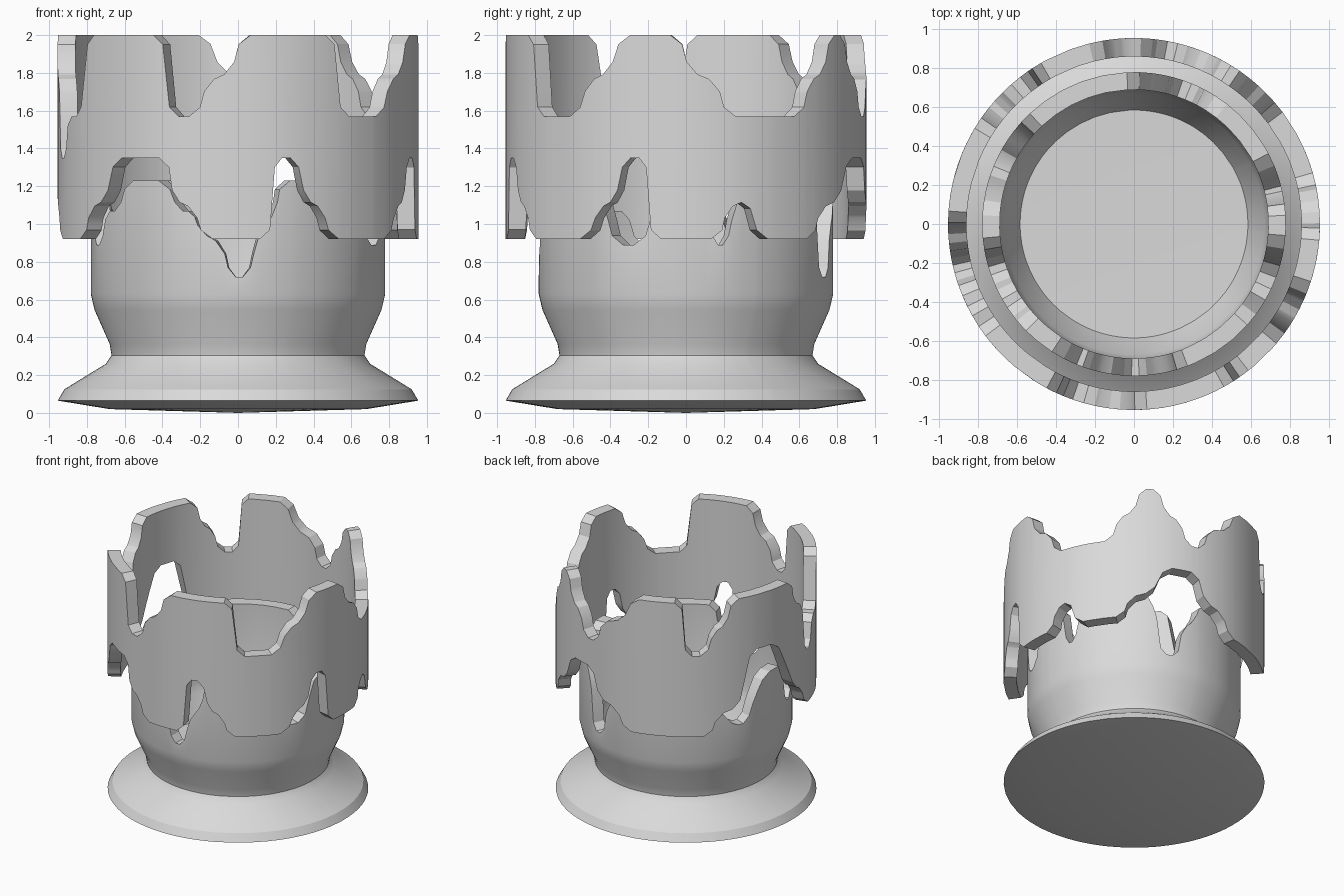
import bpy
import bmesh
from math import radians, sin, cos, hypot

if "Cube" in bpy.data.objects:
    bpy.data.objects.remove(bpy.data.objects["Cube"], do_unlink=True)

# One plain stone colour for everything
stone = bpy.data.materials.new("pale grey stone")
stone.use_nodes = True
grey = (0.7, 0.7, 0.7, 1)
stone.diffuse_color = grey
stone.node_tree.nodes["Principled BSDF"].inputs["Base Color"].default_value = grey

# Named heights that the broken edges step between
CREST, SHOULDER, LEDGE, VALLEY, SLOT = 2.0, 1.81, 1.75, 1.57, 1.35
ARCH, LINTEL, NOTCH, SILL, HEM = 1.56, 1.35, 1.13, 1.08, 0.92
TOOTH, HALF, LOW, DIP, GASH = 1.23, 1.07, 0.96, 0.89, 0.72

# Outlines: each height is followed by the angles of its corners,
# counted in degrees from the front towards +x
ring_top = [
    (CREST, 1, 32), (VALLEY, 35, 53), (LEDGE, 57), (SHOULDER, 65),
    (CREST, 69, 88), (SHOULDER, 91), (LEDGE, 100), (VALLEY, 103, 130),
    (LEDGE, 133), (SHOULDER, 140), (CREST, 143, 151), (SHOULDER, 154),
    (LEDGE, 161), (VALLEY, 164, 172), (LEDGE, 175), (SHOULDER, 186),
    (CREST, 191, 213), (VALLEY, 215, 224), (LEDGE, 227), (SHOULDER, 233),
    (CREST, 236, 269), (SHOULDER, 271), (LEDGE, 278), (SLOT, 281, 287),
    (VALLEY, 290, 299), (CREST, 304, 335), (VALLEY, 338, 347),
    (LEDGE, 350), (SHOULDER, 358),
]
ring_bottom = [
    (HEM, 10), (LINTEL, 12, 19), (NOTCH, 22), (SILL, 28),
    (HEM, 31, 57), (SILL, 61), (NOTCH, 67), (LINTEL, 70, 77),
    (HEM, 79, 101), (SILL, 103), (NOTCH, 110), (HEM, 114, 135),
    (SILL, 138), (NOTCH, 148), (LINTEL, 154, 169), (NOTCH, 173),
    (SILL, 183), (HEM, 187, 226), (SILL, 229), (NOTCH, 239),
    (ARCH, 245, 259), (LINTEL, 265), (NOTCH, 271), (SILL, 277),
    (HEM, 281, 302), (SILL, 305), (NOTCH, 313), (LINTEL, 317, 337),
    (NOTCH, 339), (SILL, 346), (HEM, 349),
]
cup_top = [
    (GASH, 4), (DIP, 7), (LOW, 9), (HALF, 15), (TOOTH, 17, 52),
    (HALF, 57), (DIP, 61, 73), (HALF, 77), (TOOTH, 82, 97),
    (DIP, 101, 106), (HALF, 109), (TOOTH, 114, 146), (HALF, 152),
    (GASH, 155, 164), (LOW, 167), (HALF, 175), (TOOTH, 179, 227),
    (HALF, 230), (LOW, 238), (DIP, 242, 250), (HALF, 255),
    (TOOTH, 263, 279), (DIP, 284, 292), (HALF, 297), (HALF, 306),
    (TOOTH, 311, 331), (HALF, 336), (HALF, 342), (LOW, 345),
    (DIP, 354), (GASH, 357),
]


def chamfered(outline, radius):
    """Return the outline's corners with every corner cut off a little."""
    corners = [(a, z) for z, *angles in outline for a in angles]
    points = []
    for i, (a, z) in enumerate(corners):
        for step in (-1, 1):
            other_a, other_z = corners[(i + step) % len(corners)]
            da = (other_a - a + 180) % 360 - 180
            dz = other_z - z
            length = hypot(radians(da) * radius, dz)
            t = min(0.3, 0.05 / max(length, 0.001))
            points.append(((a + da * t) % 360, z + dz * t))
    return sorted(points)


def height_at(points, angle):
    """Interpolate a closed outline at an angle."""
    wrapped = ([(points[-1][0] - 360, points[-1][1])] + points
               + [(points[0][0] + 360, points[0][1])])
    for (a, za), (b, zb) in zip(wrapped, wrapped[1:]):
        if a <= angle <= b:
            return za + (zb - za) * (angle - a) / max(b - a, 0.0001)


def column_angles(*outlines):
    """Outline corners plus evenly spaced columns where there is room."""
    angles = []
    for a in sorted(a for points in outlines for a, z in points):
        if not angles or a - angles[-1] > 0.15:
            angles.append(a)
    for a in range(0, 360, 8):
        if all(abs(a - b) > 2 for b in angles):
            angles.append(a)
    return sorted(angles)


def lathe(name, angles, profile, closed):
    """Sweep a profile whose heights may change with the angle."""
    bm = bmesh.new()
    columns = []
    for a in angles:
        s, c = sin(radians(a)), -cos(radians(a))
        columns.append([bm.verts.new((r * s, r * c, z)) for r, z in profile(a)])
    for i, left in enumerate(columns):
        right = columns[(i + 1) % len(columns)]
        rows = len(left)
        for j in range(rows if closed else rows - 1):
            k = (j + 1) % rows
            bm.faces.new((left[j], right[j], right[k], left[k]))
    # Close the centre of the foot and of the floor, then tidy the normals
    bmesh.ops.remove_doubles(bm, verts=bm.verts, dist=0.0005)
    bmesh.ops.recalc_face_normals(bm, faces=bm.faces)
    mesh = bpy.data.meshes.new(name)
    bm.to_mesh(mesh)
    bm.free()
    mesh.materials.append(stone)
    obj = bpy.data.objects.new(name, mesh)
    bpy.context.collection.objects.link(obj)
    bpy.ops.object.select_all(action="DESELECT")
    obj.select_set(True)
    bpy.context.view_layer.objects.active = obj
    bpy.ops.object.shade_smooth_by_angle(angle=radians(25))
    return obj


# Floating broken ring around the cup
RING_OUTER, RING_INNER = 0.955, 0.86
upper = chamfered(ring_top, RING_OUTER)
lower = chamfered(ring_bottom, RING_OUTER)


def ring_profile(angle):
    top, bottom = height_at(upper, angle), height_at(lower, angle)
    return [(RING_OUTER, bottom), (RING_OUTER, top),
            (RING_INNER, top), (RING_INNER, bottom)]


lathe("broken_ring", column_angles(upper, lower), ring_profile, True)

# Flared foot and hollow cup with a broken rim
CUP_OUTER, CUP_INNER = 0.78, 0.69
rim = chamfered(cup_top, CUP_OUTER)
foot = [(0, 0), (0.68, 0.02), (0.955, 0.065), (0.92, 0.125),
        (0.7, 0.26), (0.67, 0.305), (0.68, 0.365), (0.76, 0.545),
        (CUP_OUTER, 0.63)]
hollow = [(CUP_INNER, 0.63), (0.67, 0.55), (0.585, 0.37), (0, 0.36)]


def cup_profile(angle):
    top = height_at(rim, angle)
    return foot + [(CUP_OUTER, top), (CUP_INNER, top)] + hollow


lathe("footed_cup", column_angles(rim), cup_profile, False)
